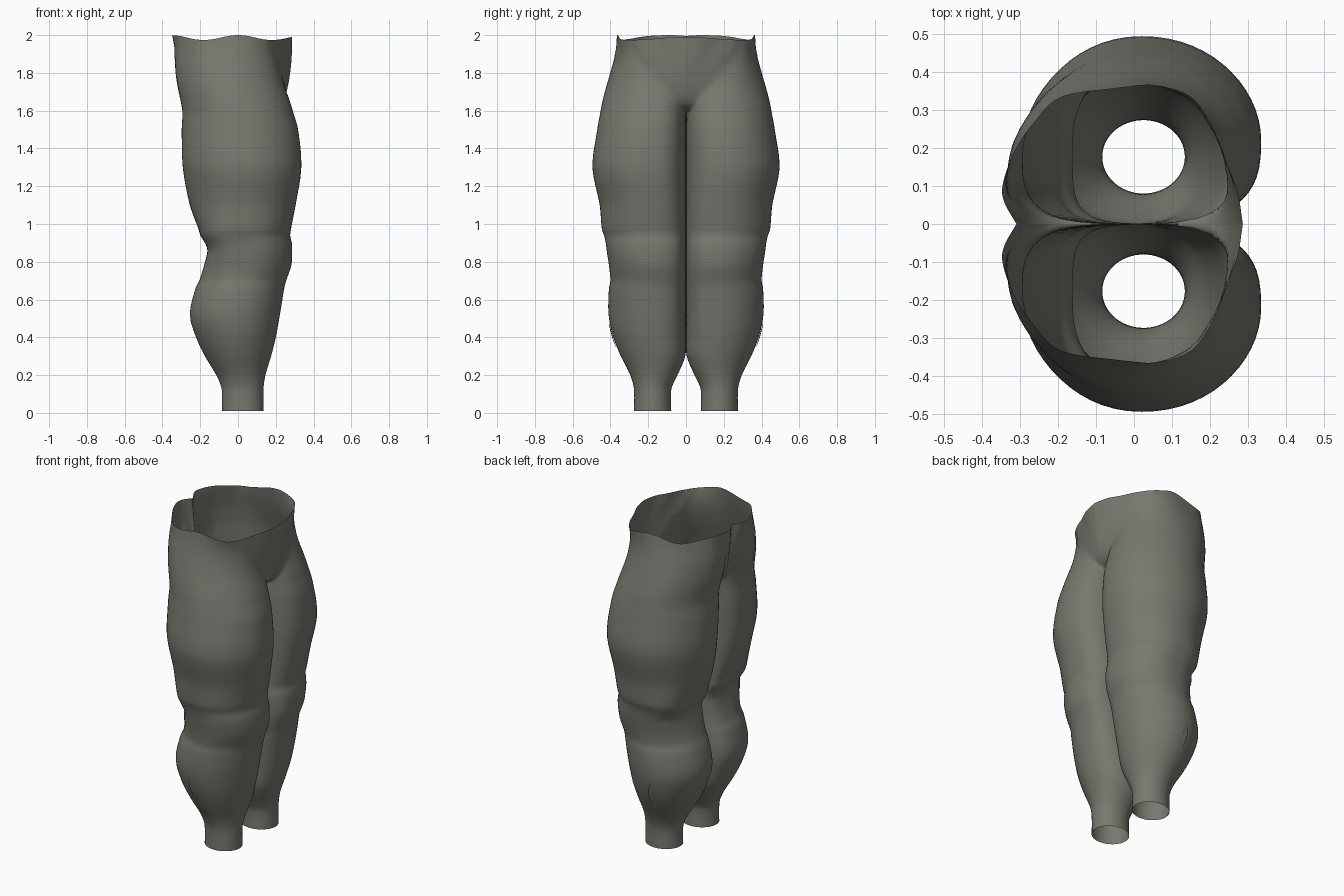
import bpy, bmesh, math

if "Cube" in bpy.data.objects:
    bpy.data.objects.remove(bpy.data.objects["Cube"])

# Leg profile: height, back x, front x, inner y, outer y
PROFILE = [
    (0.00, -.085, .135, .078, .275), (0.13, -.087, .135, .077, .276),
    (0.20, -.115, .145, .045, .295), (0.30, -.175, .175, .004, .345),
    (0.40, -.222, .200, .001, .385), (0.52, -.255, .222, .001, .410),
    (0.66, -.225, .245, .001, .408), (0.70, -.205, .255, .001, .400),
    (0.78, -.180, .282, .001, .408), (0.86, -.162, .287, .001, .420),
    (0.90, -.175, .285, .001, .425), (0.94, -.200, .276, .001, .434),
    (0.97, -.208, .280, .001, .445), (1.10, -.255, .305, .001, .457),
    (1.30, -.292, .335, .001, .495), (1.50, -.298, .318, .001, .470),
    (1.60, -.295, .290, .000, .452), (1.75, -.325, .247, .000, .425),
    (1.88, -.345, .222, .000, .400), (2.00, -.342, .200, .000, .380),
]
# Centre seam above the crotch: height, back x, front x
CROTCH = 1.58
SEAM = [(1.58, 0, 0.05), (1.60, -.15, .17), (1.63, -.22, .225), (1.70, -.27, .255),
        (1.85, -.295, .278), (2.0, -.31, .287)]
# Waist outline: outer side to centre front, and centre back to outer side
WAIST_FRONT = [(-.03, .36), (.06, .365), (.15, .335), (.205, .26), (.24, .17), (.272, .09), (.287, 0)]
WAIST_BACK = [(-.31, 0), (-.343, .06), (-.345, .11), (-.315, .19), (-.265, .265), (-.19, .335), (-.03, .36)]
HALF = 30


def sample(table, z):
    """Smooth interpolation through a table keyed on its first column."""
    z = min(max(z, table[0][0]), table[-1][0])
    i = max(k for k in range(len(table) - 1) if table[k][0] <= z)
    p, q = table[i], table[i + 1]
    a, b = table[max(i - 1, 0)], table[min(i + 2, len(table) - 1)]
    h = q[0] - p[0]
    t = (z - p[0]) / h
    out = []
    for c in range(1, len(p)):
        m0 = (q[c] - a[c]) / (q[0] - a[0]) * h
        m1 = (b[c] - p[c]) / (b[0] - p[0]) * h
        out.append((2*t**3 - 3*t*t + 1) * p[c] + (t**3 - 2*t*t + t) * m0
                   + (3*t*t - 2*t**3) * q[c] + (t**3 - t*t) * m1)
    return out


def power(v, n):
    return math.copysign(abs(v) ** (2 / n), v)


def ramp(z, lo, hi):
    return min(1, max(0, (z - lo) / (hi - lo)))


def squareness(z, front, inside=False):
    """Section roundness: flat behind the knee and between the thighs."""
    n = 2.0 + (0.55 if inside else 0.1) * ramp(z, 0.1, 0.6)
    return n if front else n + 0.9 * math.exp(-((z - 0.9) / 0.13) ** 2)


def skew(z, front):
    """Shift of the front and back bulges towards the inside."""
    s = 0.03 * ramp(z, 0.15, 0.5)
    return s if front else s + 0.025 * ramp(z, 0.9, 1.2)


def ring_point(z, i, front):
    """Point i on the front or back half of one leg section."""
    theta = math.pi * i / HALF + (0 if front else math.pi)
    back_x, front_x, inner, outer = sample(PROFILE, z)
    cx, a = (back_x + front_x) / 2, (front_x - back_x) / 2
    cy, b = (inner + outer) / 2, (outer - inner) / 2
    n = squareness(z, front, math.cos(theta) < 0)
    x = cx + a * power(math.sin(theta), n)
    y = cy + b * power(math.cos(theta), n) - skew(z, front) * math.sin(theta) ** 2
    y = max(y, min(inner, 0.001))
    seam = i == (HALF if front else 0)
    if seam:
        x = cx
    if z > CROTCH:
        # Belly panel at the front, cleft at the back
        sb, sf = sample(SEAM, z)
        if seam:
            x, y = (sf if front else sb), 0
        elif y < cy:
            if front:
                x = max(x, sf - 1.3 * y * y)
            else:
                x = min(x, sb - 0.2 * y)
        # Ease into the waist outline
        w = ramp(z, 1.62, 2.0) ** 1.8
        table = [(k, *p) for k, p in enumerate(WAIST_FRONT if front else WAIST_BACK)]
        wx, wy = sample(table, 6 * i / HALF)
        x, y = x + (wx - x) * w, y + (wy - y) * w
        if seam:
            y = 0
    elif z == CROTCH and seam:
        x, y = 0.02, 0
    # Wavy waist and slightly uneven hem
    wave = 0.013 * (math.cos(2 * math.pi * x / 0.36) - 1)
    return x, y, z + wave * ramp(z, 1.85, 2) + 0.01 * (1 - ramp(z, 0, 0.1))


def finish(obj, mat, angle=40):
    obj.data.materials.append(mat)
    bpy.ops.object.select_all(action='DESELECT')
    obj.select_set(True)
    bpy.context.view_layer.objects.active = obj
    bpy.ops.object.shade_smooth_by_angle(angle=math.radians(angle))


def new_object(name, bm):
    mesh = bpy.data.meshes.new(name)
    bm.to_mesh(mesh)
    bm.free()
    obj = bpy.data.objects.new(name, mesh)
    bpy.context.collection.objects.link(obj)
    return obj


cloth = bpy.data.materials.new("grey_olive_cloth")
cloth.diffuse_color = (0.185, 0.188, 0.158, 1)
cloth.use_nodes = True
cloth.node_tree.nodes["Principled BSDF"].inputs["Base Color"].default_value = cloth.diffuse_color

# Trousers: front and back strips of each leg, welded at the seams
levels = sorted({p[0] for p in PROFILE} | {s[0] for s in SEAM}
                | {round(0.04 * i, 2) for i in range(51)} | {1.59, 1.615, 1.66})
bm = bmesh.new()
for side in (-1, 1):
    for front in (True, False):
        rows = []
        for z in levels:
            row = []
            for i in range(HALF + 1):
                x, y, h = ring_point(z, i, front)
                row.append(bm.verts.new((x, side * y, h)))
            rows.append(row)
        for r0, r1 in zip(rows, rows[1:]):
            for i in range(HALF):
                bm.faces.new((r0[i], r0[i + 1], r1[i + 1], r1[i]))
bmesh.ops.remove_doubles(bm, verts=bm.verts, dist=0.0002)
bmesh.ops.recalc_face_normals(bm, faces=bm.faces)
finish(new_object("trousers", bm), cloth, 60)


def outer_y(x, z):
    """Outer leg surface at a given x and height."""
    back_x, front_x, inner, outer = sample(PROFILE, z)
    u = (x - (back_x + front_x) / 2) / ((front_x - back_x) / 2)
    n = squareness(z, u > 0)
    u = min(1, abs(u) ** n)
    return (inner + outer) / 2 + (outer - inner) / 2 * (1 - u) ** (1 / n) - skew(z, x > 0) * u


def patch(name, side, cx, cz, rx, rz, tilt, lift):
    """Small oval plate lying on the outside of a leg."""
    bm = bmesh.new()
    centre = bm.verts.new((cx, side * (outer_y(cx, cz) + lift), cz))
    rim = []
    for i in range(16):
        t = 2 * math.pi * i / 16
        u, v = rx * math.cos(t), rz * math.sin(t)
        x = cx + u * math.cos(tilt) - v * math.sin(tilt)
        z = cz + u * math.sin(tilt) + v * math.cos(tilt)
        rim.append(bm.verts.new((x, side * (outer_y(x, z) + 0.006), z)))
    for i in range(16):
        loop = (centre, rim[i], rim[(i + 1) % 16])
        bm.faces.new(loop if side < 0 else loop[::-1])
    finish(new_object(name, bm), cloth)


# Knee studs and calf patches on both legs
for side, word in ((-1, "right"), (1, "left")):
    patch(word + "_knee_stud", side, -0.12, 0.83, 0.02, 0.03, 0, 0.009)
    patch(word + "_calf_patch", side, -0.035, 0.41, 0.02, 0.068, 0.2, 0.007)
